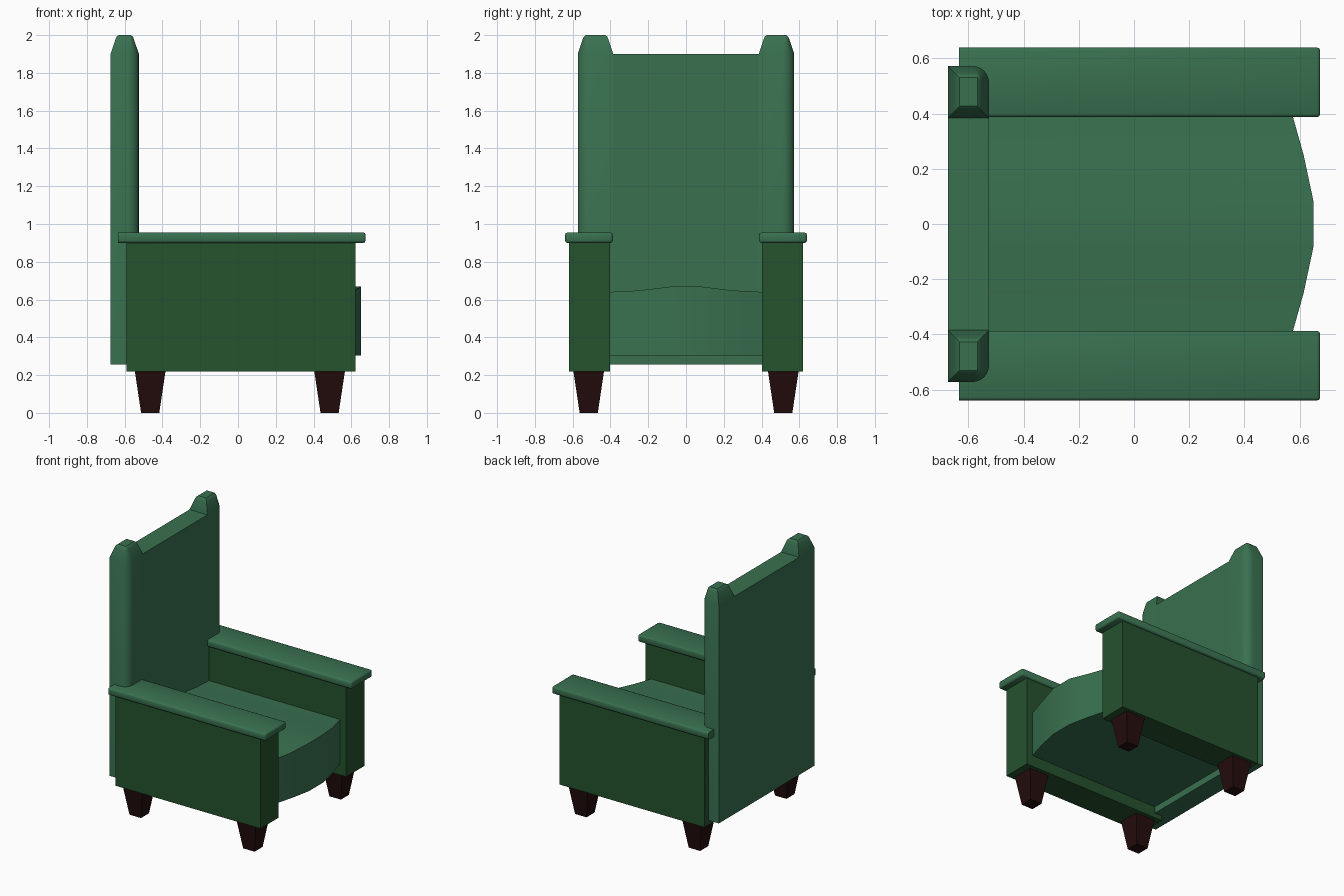
import bpy, bmesh, math
from mathutils import Vector

cube = bpy.data.objects.get("Cube")
if cube:
    bpy.data.objects.remove(cube, do_unlink=True)


def material(name, rgb):
    mat = bpy.data.materials.new(name)
    mat.use_nodes = True
    mat.diffuse_color = (*rgb, 1)
    bsdf = next(n for n in mat.node_tree.nodes if n.type == 'BSDF_PRINCIPLED')
    bsdf.inputs["Base Color"].default_value = (*rgb, 1)
    return mat


green = material("upholstery green", (0.041, 0.165, 0.080))
dark_green = material("dark side green", (0.018, 0.084, 0.027))
dark_wood = material("dark wood", (0.018, 0.004, 0.004))


def finish(name, bm, mat, smooth=None):
    bmesh.ops.recalc_face_normals(bm, faces=bm.faces)
    mesh = bpy.data.meshes.new(name)
    bm.to_mesh(mesh)
    bm.free()
    mesh.materials.append(mat)
    obj = bpy.data.objects.new(name, mesh)
    bpy.context.collection.objects.link(obj)
    if smooth:
        bpy.ops.object.select_all(action='DESELECT')
        obj.select_set(True)
        bpy.context.view_layer.objects.active = obj
        bpy.ops.object.shade_smooth_by_angle(angle=math.radians(smooth))
    return obj


def loft(name, rings, mat, smooth=None):
    """Join rings of points into a closed solid."""
    bm = bmesh.new()
    loops = [[bm.verts.new(p) for p in ring] for ring in rings]
    n = len(loops[0])
    for low, high in zip(loops, loops[1:]):
        for i in range(n):
            j = (i + 1) % n
            bm.faces.new((low[i], low[j], high[j], high[i]))
    bm.faces.new(loops[0][::-1])
    bm.faces.new(loops[-1])
    return finish(name, bm, mat, smooth)


def box_mesh(x0, x1, y0, y1, z0, z1):
    bm = bmesh.new()
    bmesh.ops.create_cube(bm, size=1)
    for v in bm.verts:
        v.co = Vector((x1 if v.co.x > 0 else x0,
                       y1 if v.co.y > 0 else y0,
                       z1 if v.co.z > 0 else z0))
    return bm


BACK, FRONT = -0.675, -0.525      # depth of the backrest
INNER, OUTER = 0.385, 0.573       # width of a backrest post

# Backrest panel
finish("backrest_panel", box_mesh(BACK, FRONT, -INNER, INNER, 0.255, 1.9), green)


def post_ring(z, inset, side):
    """Post outline with its outer front corner rounded."""
    x0, x1 = BACK + inset, FRONT - inset
    y0, y1 = INNER + inset, OUTER - inset
    r = 0.062 - 1.4 * inset
    pts = [(x0, y1), (x0, y0), (x1, y0)]
    for i in range(7):
        a = math.radians(15 * i)
        pts.append((x1 - r + r * math.cos(a), y1 - r + r * math.sin(a)))
    return [(x, side * y, z) for x, y in pts]


for side, label in ((1, "left"), (-1, "right")):
    # Backrest post with a tapered cap
    rings = [(0.255, 0), (1.9, 0), (1.975, 0.025), (1.992, 0.032), (2.0, 0.042)]
    loft(label + "_backrest_post", [post_ring(z, i, side) for z, i in rings], green, 35)

    # Arm side panel
    ys = sorted((side * 0.403, side * 0.62))
    finish(label + "_arm_side", box_mesh(-0.59, 0.622, *ys, 0.22, 0.9), dark_green)

    # Arm rest board, softened everywhere except at its back end
    ys = sorted((side * 0.387, side * 0.64))
    bm = box_mesh(-0.635, 0.675, *ys, 0.9, 0.955)
    edges = [e for e in bm.edges if any(v.co.x > 0 for v in e.verts)]
    bmesh.ops.bevel(bm, geom=edges, offset=0.012, segments=2, profile=0.5, affect='EDGES')
    finish(label + "_arm_rest", bm, green, 50)

    # Tapered square legs
    for x, place in ((0.485, "front"), (-0.465, "back")):
        rings = []
        for z, h in ((0, 0.048), (0.22, 0.081)):
            rings.append([(x + sx * h, side * 0.515 + sy * h, z)
                          for sx, sy in ((-1, -1), (1, -1), (1, 1), (-1, 1))])
        loft(f"{label}_{place}_leg", rings, dark_wood)

# Seat cushion with a bowed front and a crowned top: y, front x, top z
half = [(0.41, 0.57, 0.64), (0.25, 0.615, 0.648), (0.085, 0.65, 0.668)]
stations = [(-y, x, z) for y, x, z in half] + half[::-1]
sections = [[(-0.54, y, 0.305), (x, y, 0.305), (x, y, z), (-0.54, y, z)]
            for y, x, z in stations]
loft("seat_cushion", sections, green, 35)
